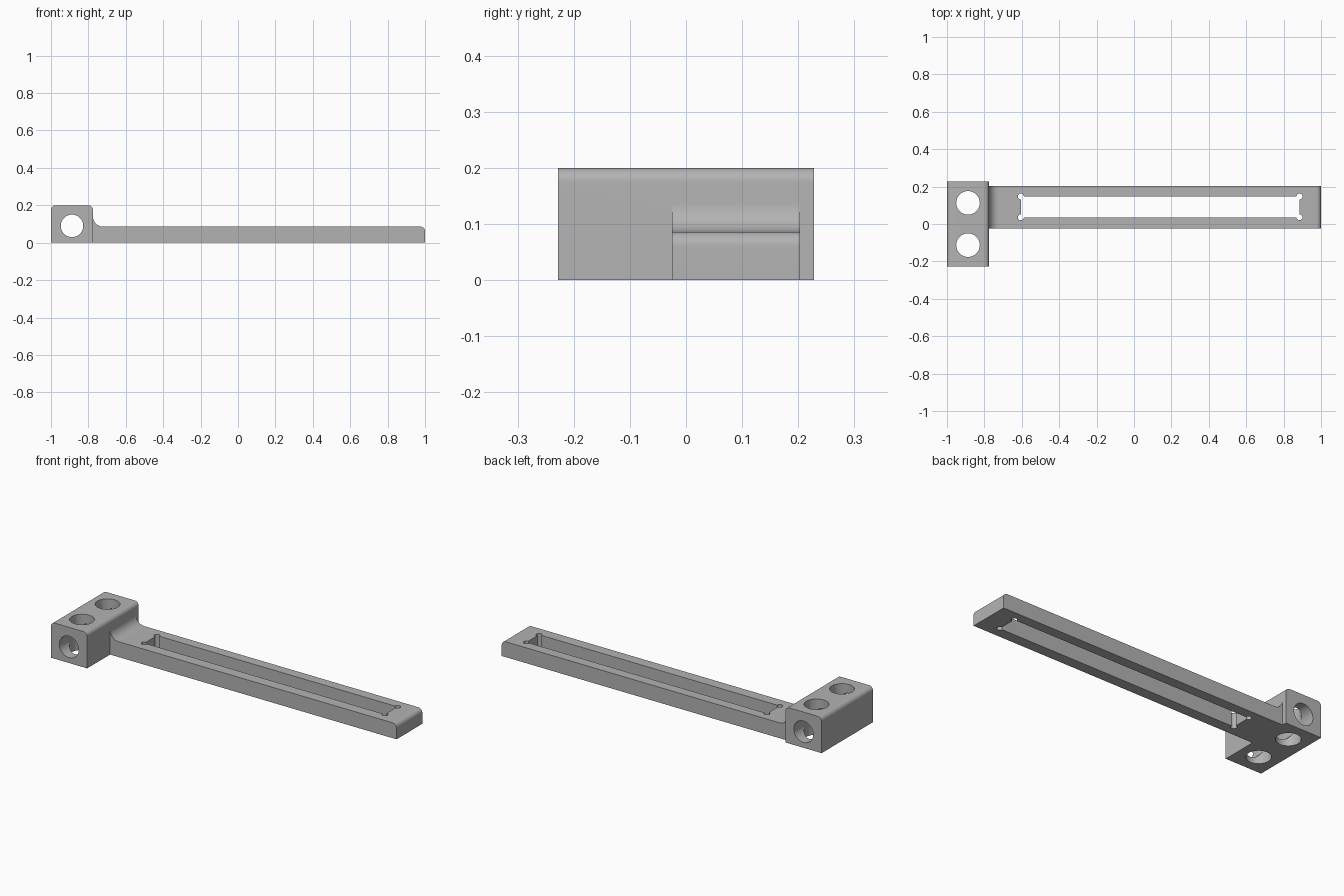
import bpy
import bmesh
from math import pi, sin, cos
from mathutils import Matrix

cube = bpy.data.objects.get("Cube")
if cube:
    bpy.data.objects.remove(cube, do_unlink=True)

grey = bpy.data.materials.new("plain grey")
grey.use_nodes = True
grey.diffuse_color = (0.45, 0.45, 0.45, 1)
grey.node_tree.nodes["Principled BSDF"].inputs["Base Color"].default_value = grey.diffuse_color


def arc(cx, cz, r, start, end, steps=10):
    """Points on an arc in the XZ plane, angles in quarter turns."""
    angles = [(start + (end - start) * i / steps) * pi / 2 for i in range(steps + 1)]
    return [(cx + r * cos(a), cz + r * sin(a)) for a in angles]


def finish(name, bm):
    bmesh.ops.recalc_face_normals(bm, faces=bm.faces[:])
    mesh = bpy.data.meshes.new(name)
    bm.to_mesh(mesh)
    bm.free()
    mesh.materials.append(grey)
    obj = bpy.data.objects.new(name, mesh)
    bpy.context.collection.objects.link(obj)
    return obj


def extrude_profile(name, points, y0, y1):
    bm = bmesh.new()
    face = bm.faces.new([bm.verts.new((x, y0, z)) for x, z in points])
    side = bmesh.ops.extrude_face_region(bm, geom=[face])["geom"]
    verts = [v for v in side if isinstance(v, bmesh.types.BMVert)]
    bmesh.ops.translate(bm, verts=verts, vec=(0, y1 - y0, 0))
    return finish(name, bm)


def cylinder(name, centre, r, length, axis="Z", segments=48):
    bm = bmesh.new()
    turn = Matrix.Rotation(pi / 2, 4, "X") if axis == "Y" else Matrix()
    bmesh.ops.create_cone(bm, cap_ends=True, segments=segments, radius1=r, radius2=r,
                          depth=length, matrix=Matrix.Translation(centre) @ turn)
    return finish(name, bm)


def combine(obj, other, operation):
    mod = obj.modifiers.new(operation, "BOOLEAN")
    mod.operation, mod.solver, mod.object = operation, "EXACT", other
    bpy.context.view_layer.objects.active = obj
    bpy.ops.object.modifier_apply(modifier=mod.name)
    bpy.data.objects.remove(other, do_unlink=True)


# Mounting block with rounded top edges
LEFT, FACE, TOP, ARM_TOP = -1, -0.775, 0.2, 0.086
R, FILLET = 0.025, 0.052
block = [(LEFT, 0), (FACE, 0)] + arc(FACE - R, TOP - R, R, 0, 1) + arc(LEFT + R, TOP - R, R, 1, 2)
bracket = extrude_profile("slotted_bracket", block, -0.228, 0.228)

# Arm with a fillet at the block and a rounded end
arm = [(FACE - 0.05, 0), (1, 0)] + arc(1 - R, ARM_TOP - R, R, 0, 1)
arm += arc(FACE + FILLET, ARM_TOP + FILLET, FILLET, 3, 2)
arm.append((FACE - 0.05, ARM_TOP + FILLET))
combine(bracket, extrude_profile("arm", arm, -0.025, 0.203), "UNION")

# Long slot with relieved corners
X0, X1, Y0, Y1 = -0.605, 0.885, 0.036, 0.147
slot = extrude_profile("slot", [(X0, -1), (X1, -1), (X1, 1), (X0, 1)], Y0, Y1)
combine(bracket, slot, "DIFFERENCE")
for x in (X0, X1):
    for y in (Y0, Y1):
        combine(bracket, cylinder("corner_relief", (x, y, 0), 0.016, 1, segments=24), "DIFFERENCE")

# Two vertical holes and one cross hole through the block
MID = (LEFT + FACE) / 2
for y in (-0.113, 0.113):
    combine(bracket, cylinder("bolt_hole", (MID, y, 0), 0.063, 1), "DIFFERENCE")
combine(bracket, cylinder("cross_hole", (MID, 0, 0.09), 0.06, 1, "Y"), "DIFFERENCE")

# Smooth shading with crisp edges
bpy.ops.object.select_all(action="DESELECT")
bracket.select_set(True)
bpy.context.view_layer.objects.active = bracket
bpy.ops.object.shade_smooth_by_angle(angle=pi / 6)
